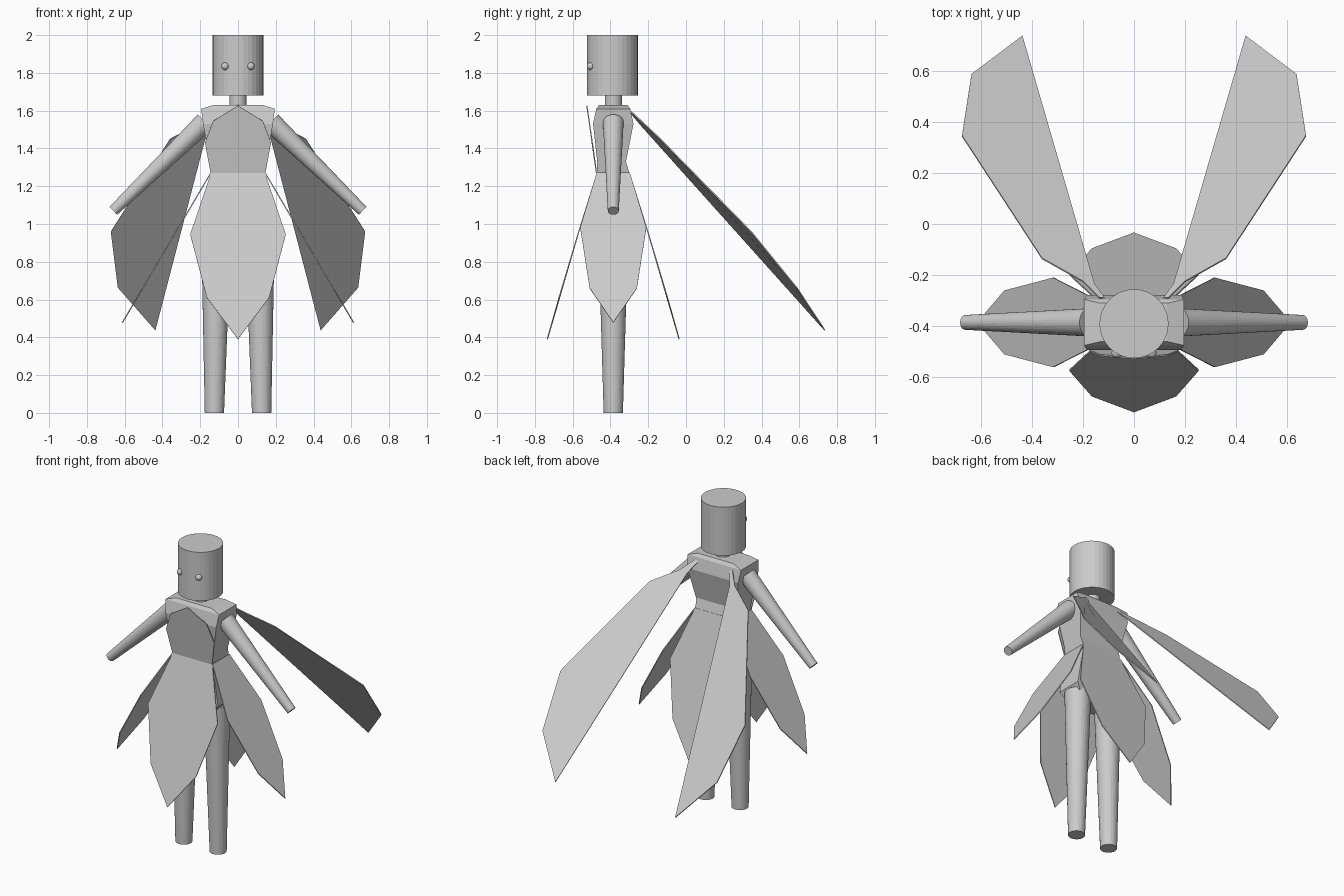
import bpy, bmesh, math
from mathutils import Vector

if "Cube" in bpy.data.objects:
    bpy.data.objects.remove(bpy.data.objects["Cube"])

CY = -0.385          # body centre line in y

grey = bpy.data.materials.new("plain grey")
grey.diffuse_color = (0.6, 0.6, 0.6, 1)
grey.use_nodes = True
grey.node_tree.nodes["Principled BSDF"].inputs["Base Color"].default_value = grey.diffuse_color


def finish(name, bm):
    bmesh.ops.recalc_face_normals(bm, faces=bm.faces)
    me = bpy.data.meshes.new(name)
    bm.to_mesh(me)
    bm.free()
    me.materials.append(grey)
    ob = bpy.data.objects.new(name, me)
    bpy.context.collection.objects.link(ob)
    return ob


def rod(name, a, b, ra, rb, sides=32):
    """Tapered cylinder from a (radius ra) to b (radius rb)."""
    a, b = Vector(a), Vector(b)
    bm = bmesh.new()
    bmesh.ops.create_cone(bm, cap_ends=True, segments=sides,
                          radius1=ra, radius2=rb, depth=(b - a).length)
    rot = (b - a).to_track_quat('Z', 'Y')
    for v in bm.verts:
        v.co = rot @ v.co + (a + b) / 2
    ob = finish(name, bm)
    ob.data.shade_flat()
    return ob


def plate(name, pts, thick=0.006):
    """Thin flat leaf from an outline."""
    bm = bmesh.new()
    bm.faces.new([bm.verts.new(p) for p in pts])
    ob = finish(name, bm)
    m = ob.modifiers.new("thickness", 'SOLIDIFY')
    m.thickness = thick
    m.offset = 0
    return ob


def loft(name, rings):
    """Rectangular rings (z, half width, y front, y back) joined into a solid."""
    bm = bmesh.new()
    loops = [[bm.verts.new(p) for p in
              ((-w, f, z), (w, f, z), (w, b, z), (-w, b, z))]
             for z, w, f, b in rings]
    for lo, hi in zip(loops, loops[1:]):
        for i in range(4):
            j = (i + 1) % 4
            bm.faces.new((lo[i], lo[j], hi[j], hi[i]))
    bm.faces.new(loops[0])
    bm.faces.new(loops[-1])
    return finish(name, bm)


# head and neck
rod("head", (0, CY - 0.005, 1.68), (0, CY - 0.005, 2.0), 0.135, 0.135)
rod("neck", (0, CY, 1.6), (0, CY, 1.7), 0.045, 0.045)

# torso and hips
loft("torso", [(1.27, 0.14, -0.47, -0.30), (1.33, 0.15, -0.47, -0.318),
               (1.53, 0.185, -0.492, -0.278), (1.61, 0.195, -0.475, -0.295),
               (1.63, 0.13, -0.46, -0.31)])
loft("hips", [(0.92, 0.13, -0.44, -0.33), (1.0, 0.185, -0.47, -0.30),
              (1.27, 0.14, -0.47, -0.30)])

# bodice leaf on the chest
plate("bodice", [(0, -0.525, 1.627), (0.132, -0.513, 1.545), (0.175, -0.496, 1.43),
                 (0.145, -0.474, 1.27), (-0.145, -0.474, 1.27),
                 (-0.175, -0.496, 1.43), (-0.132, -0.513, 1.545)])

# skirt leaves: (half width, outward distance, height), listed top to tip
front_leaf = [(0.143, 0.085, 1.27), (0.253, 0.187, 0.945),
              (0.165, 0.287, 0.61), (0, 0.349, 0.39)]
side_leaf = [(0.088, 0.144, 1.27), (0.175, 0.315, 0.98),
             (0.125, 0.505, 0.66), (0, 0.612, 0.478)]


def leaf(name, prof, angle):
    out = prof + [(-w, d, z) for w, d, z in prof[-2::-1]]
    c, s = round(math.cos(angle)), round(math.sin(angle))
    plate(name, [(d * c - w * s, CY + d * s + w * c, z) for w, d, z in out])


leaf("front_skirt_leaf", front_leaf, -math.pi / 2)
leaf("back_skirt_leaf", front_leaf, math.pi / 2)
leaf("right_skirt_leaf", side_leaf, 0)
leaf("left_skirt_leaf", side_leaf, math.pi)

# mirrored parts
wing = [(0.437, 0.735, 0.438), (0.636, 0.585, 0.665), (0.673, 0.345, 0.96),
        (0.36, -0.135, 1.45), (0.20, -0.225, 1.535), (0.135, -0.29, 1.595),
        (0.115, -0.29, 1.585), (0.155, -0.235, 1.52)]
for side, s in (("right", 1), ("left", -1)):
    rod(side + "_leg", (s * 0.125, CY, 0), (s * 0.115, CY, 0.98), 0.051, 0.08)
    rod(side + "_arm", (s * 0.175, CY, 1.54), (s * 0.66, CY, 1.07), 0.055, 0.029)
    plate(side + "_wing", [(s * x, y, z) for x, y, z in wing])
    # eye
    bm = bmesh.new()
    bmesh.ops.create_uvsphere(bm, u_segments=24, v_segments=12, radius=0.02)
    bmesh.ops.translate(bm, verts=bm.verts, vec=(s * 0.068, -0.505, 1.835))
    finish(side + "_eye", bm).data.shade_smooth()
